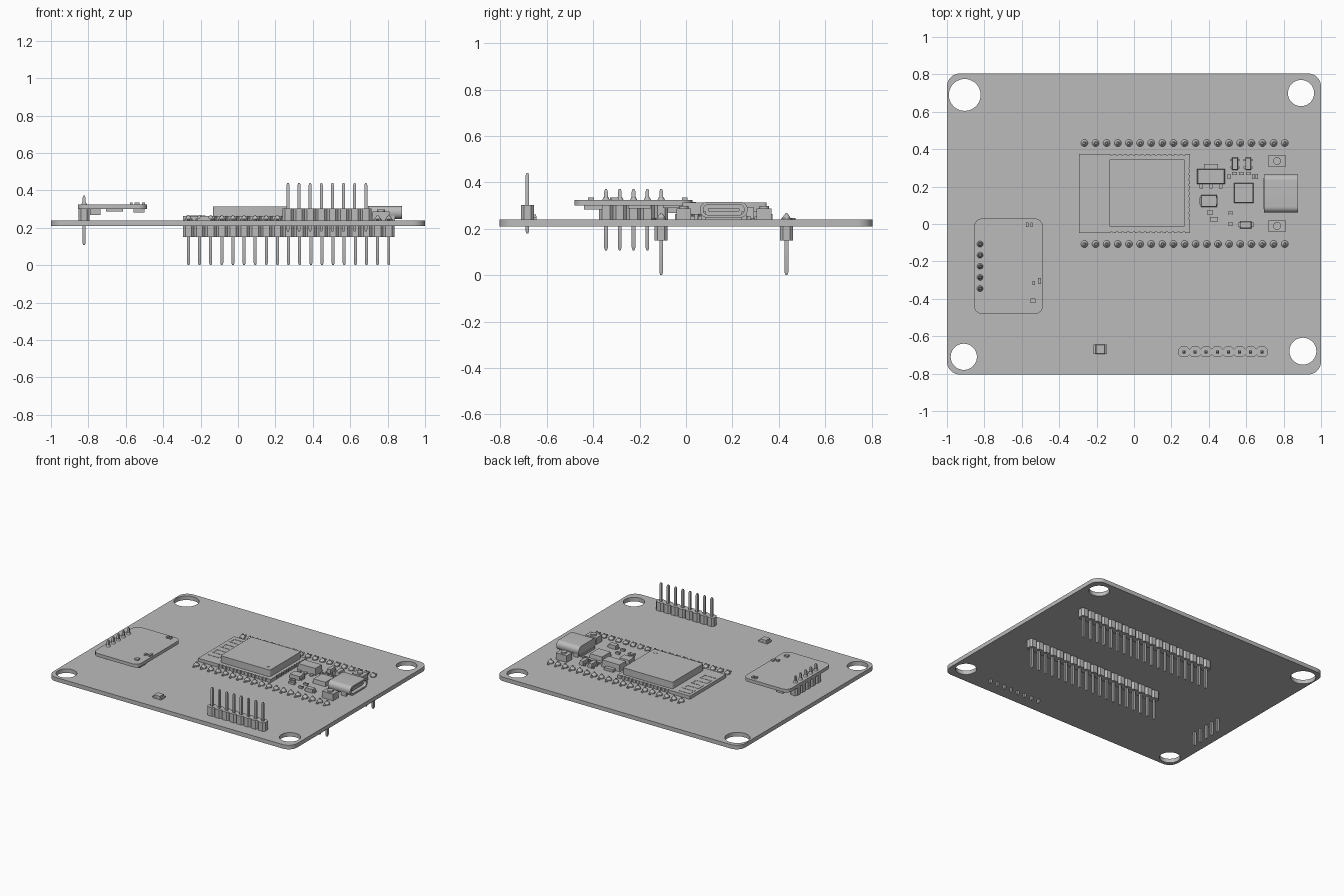
import bpy
import bmesh
from math import pi, cos, sin, radians
from mathutils import Matrix

cube = bpy.data.objects.get("Cube")
if cube:
    bpy.data.objects.remove(cube, do_unlink=True)

GREY = (0.5, 0.5, 0.5, 1)
mat = bpy.data.materials.new("plain grey")
mat.use_nodes = True
mat.diffuse_color = GREY
mat.node_tree.nodes["Principled BSDF"].inputs["Base Color"].default_value = GREY

BOT, TOP = 0.209, 0.239      # main board underside and surface
PITCH = 0.0595               # pin spacing


def box(bm, x, y, sx, sy, z0, z1):
    m = Matrix.Translation((x, y, (z0 + z1) / 2)) @ Matrix.Diagonal((sx, sy, z1 - z0, 1))
    bmesh.ops.create_cube(bm, size=1, matrix=m)


def cyl(bm, x, y, r, z0, z1, r2=None, n=16):
    bmesh.ops.create_cone(bm, cap_ends=True, segments=n, radius1=r,
                          radius2=r if r2 is None else r2, depth=z1 - z0,
                          matrix=Matrix.Translation((x, y, (z0 + z1) / 2)))


def rounded(cx, cy, sx, sy, r, n=6):
    """Outline of a rectangle with rounded (n=1: chamfered) corners."""
    pts = []
    for q, (u, v) in enumerate([(1, 1), (-1, 1), (-1, -1), (1, -1)]):
        for i in range(n + 1):
            a = (q + i / n) * pi / 2
            pts.append((cx + u * (sx / 2 - r) + r * cos(a), cy + v * (sy / 2 - r) + r * sin(a)))
    return pts


def prism(bm, pts, z0, z1, axis="z"):
    def put(p, h):
        return (p[0], p[1], h) if axis == "z" else (h, p[0], p[1])
    low = [bm.verts.new(put(p, z0)) for p in pts]
    high = [bm.verts.new(put(p, z1)) for p in pts]
    bm.faces.new(low[::-1])
    bm.faces.new(high)
    for i in range(len(pts)):
        j = (i + 1) % len(pts)
        bm.faces.new((low[i], low[j], high[j], high[i]))


def pin(bm, x, y, z0, z1, w=0.016, tip=0.012):
    """Square pin with tapered tips."""
    rings = [(z0, w * 0.5), (z0 + tip, w), (z1 - tip, w), (z1, w * 0.5)]
    loops = [[bm.verts.new((x + a * s / 2, y + b * s / 2, z))
              for a, b in ((-1, -1), (1, -1), (1, 1), (-1, 1))] for z, s in rings]
    bm.faces.new(loops[0][::-1])
    bm.faces.new(loops[-1])
    for lo, hi in zip(loops, loops[1:]):
        for i in range(4):
            j = (i + 1) % 4
            bm.faces.new((lo[i], lo[j], hi[j], hi[i]))


def finish(name, bm, cutter=None):
    bmesh.ops.recalc_face_normals(bm, faces=bm.faces)
    me = bpy.data.meshes.new(name)
    bm.to_mesh(me)
    bm.free()
    me.materials.append(mat)
    ob = bpy.data.objects.new(name, me)
    bpy.context.collection.objects.link(ob)
    bpy.ops.object.select_all(action="DESELECT")
    ob.select_set(True)
    bpy.context.view_layer.objects.active = ob
    if cutter:
        tool = finish(name + "_cutter", cutter)
        tool.hide_render = True
        bpy.ops.object.select_all(action="DESELECT")
        ob.select_set(True)
        bpy.context.view_layer.objects.active = ob
        mod = ob.modifiers.new("cut", "BOOLEAN")
        mod.operation, mod.solver, mod.object = "DIFFERENCE", "EXACT", tool
        bpy.ops.object.modifier_apply(modifier=mod.name)
        bpy.data.objects.remove(tool, do_unlink=True)
    bpy.ops.object.shade_smooth_by_angle(angle=radians(35))
    return ob


# Main board with four mounting holes
bm, cut = bmesh.new(), bmesh.new()
prism(bm, rounded(0, 0, 2, 1.61, 0.07, 8), BOT, TOP)
for x, y, r in ((-0.905, 0.69, 0.085), (0.893, 0.70, 0.07),
                (-0.91, -0.71, 0.07), (0.903, -0.68, 0.072)):
    cyl(cut, x, y, r, BOT - 0.1, TOP + 0.1, n=40)
finish("main_board", bm, cut)


# Pin headers: a row of chamfered blocks, each with a pin
def header(name, spots, block, span):
    body, pins = bmesh.new(), bmesh.new()
    for x, y in spots:
        prism(body, rounded(x, y, PITCH, 0.056 if name != "sensor_header" else PITCH, 0.013, 1), *block)
        pin(pins, x, y, *span)
    finish(name + "_body", body)
    finish(name + "_pins", pins)


for side, y, out in (("back", 0.433, 1), ("front", -0.107, -1)):
    spots = [(-0.265 + i * PITCH, y) for i in range(19)]
    header(side + "_row", spots, (0.15, BOT), (0, 0.268))
    bm = bmesh.new()
    for x, yy in spots:
        cyl(bm, x, yy, 0.021, TOP, 0.246)
        cyl(bm, x, yy, 0.019, 0.246, 0.262, 0.008)
        cyl(bm, x, yy + out * 0.031, 0.009, TOP, 0.246, n=10)
    finish(side + "_row_solder", bm)

header("breakout_header", [(0.267 + i * PITCH, -0.684) for i in range(8)], (TOP, 0.303), (0.18, 0.44))
header("sensor_header", [(-0.823, -0.107 - i * PITCH) for i in range(5)], (TOP, 0.3), (0.107, 0.372))

# Radio module: notched carrier, metal shield and antenna strips
bm, cut = bmesh.new(), bmesh.new()
box(bm, 0.003, 0.163, 0.594, 0.422, TOP, 0.263)
for i in range(14):
    for y in (0.374, -0.048):
        cyl(cut, -0.12 + i * PITCH / 2, y, 0.007, TOP - 0.05, 0.3, n=10)
for i in range(10):
    cyl(cut, 0.30, 0.03 + i * PITCH / 2, 0.007, TOP - 0.05, 0.3, n=10)
finish("module_board", bm, cut)

bm = bmesh.new()
prism(bm, rounded(0.07, 0.166, 0.407, 0.364, 0.012, 3), 0.263, 0.313)
cyl(bm, 0.228, 0.03, 0.013, 0.313, 0.315)
finish("module_shield", bm)

bm = bmesh.new()
for i in range(7):
    box(bm, -0.225, 0.34 - i * 0.05, 0.1, 0.012, 0.263, 0.265)
    if i < 6:
        box(bm, -0.181 if i % 2 else -0.269, 0.315 - i * 0.05, 0.012, 0.038, 0.263, 0.265)
finish("antenna_strips", bm)

# Socket: hollow rounded shell with a tongue, open to the side
bm, cut = bmesh.new(), bmesh.new()
prism(bm, rounded(0.163, 0.282, 0.205, 0.068, 0.032, 8), 0.695, 0.878, "x")
prism(cut, rounded(0.163, 0.282, 0.177, 0.044, 0.021, 8), 0.74, 0.95, "x")
finish("socket_shell", bm, cut)
bm = bmesh.new()
prism(bm, rounded(0.163, 0.282, 0.135, 0.016, 0.006, 3), 0.735, 0.868, "x")
finish("socket_tongue", bm)
bm = bmesh.new()
for x in (0.725, 0.82):
    for y in (0.075, 0.25):
        box(bm, x, y, 0.04, 0.022, TOP, 0.275)
box(bm, 0.70, 0.163, 0.02, 0.16, TOP, 0.255)
finish("socket_feet", bm)

# Two push buttons
for name, y in (("back_button", 0.337), ("front_button", -0.01)):
    bm = bmesh.new()
    box(bm, 0.765, y, 0.09, 0.064, TOP, 0.288)
    cyl(bm, 0.765, y, 0.021, 0.288, 0.298)
    finish(name, bm)


# Chips with tapered bodies
def chip(bm, x, y, sx, sy, z0, z1):
    before = set(bm.verts)
    box(bm, x, y, sx, sy, z0, z1)
    for v in set(bm.verts) - before:
        if v.co.z > (z0 + z1) / 2:
            v.co.x += (x - v.co.x) * 0.06
            v.co.y += (y - v.co.y) * 0.06


bm = bmesh.new()
chip(bm, 0.412, 0.254, 0.15, 0.08, 0.243, 0.293)
box(bm, 0.412, 0.3, 0.075, 0.04, TOP, 0.258)
for dx in (-0.052, 0, 0.052):
    box(bm, 0.412 + dx, 0.205, 0.018, 0.03, TOP, 0.25)
finish("voltage_regulator", bm)

bm = bmesh.new()
for x in (0.54, 0.61):
    chip(bm, x, 0.322, 0.03, 0.066, 0.242, 0.274)
    for dx, dy in ((-1, 0.02), (-1, -0.02), (1, 0.02), (1, -0.02)):
        box(bm, x + dx * 0.018, 0.322 + dy, 0.012, 0.012, TOP, 0.252)
finish("transistors", bm)

bm = bmesh.new()
chip(bm, 0.587, 0.166, 0.105, 0.108, TOP, 0.27)
chip(bm, 0.4, 0.123, 0.085, 0.064, TOP, 0.268)
chip(bm, 0.598, -0.005, 0.06, 0.036, TOP, 0.266)
for dx in (-1, 1):
    box(bm, 0.4 + dx * 0.044, 0.123, 0.012, 0.04, TOP, 0.25)
    box(bm, 0.598 + dx * 0.034, -0.005, 0.012, 0.024, TOP, 0.25)
finish("chips", bm)

# Tiny surface parts: raised ends with a lower middle
bm = bmesh.new()
for x, y, sx, sy in ((0.406, 0.061, 0.034, 0.02), (0.428, 0.026, 0.044, 0.024),
                     (0.516, 0.06, 0.028, 0.015), (0.516, 0, 0.028, 0.015),
                     (0.508, 0.253, 0.014, 0.026), (0.537, 0.27, 0.026, 0.014),
                     (0.575, 0.27, 0.026, 0.014), (0.613, 0.27, 0.026, 0.014),
                     (0.637, 0.253, 0.013, 0.026), (0.657, 0.253, 0.013, 0.026)):
    box(bm, x, y, sx, sy, TOP, 0.253)
    ex, ey = (sx * 0.36, 0) if sx > sy else (0, sy * 0.36)
    for s in (-1, 1):
        box(bm, x + s * ex, y + s * ey, sx * (0.28 if ex else 1.05), sy * (0.28 if ey else 1.05), TOP, 0.255)
finish("surface_parts", bm)

# Indicator light
bm = bmesh.new()
box(bm, -0.18, -0.67, 0.072, 0.052, TOP, 0.25)
chip(bm, -0.18, -0.67, 0.05, 0.05, 0.25, 0.262)
finish("indicator_light", bm)

# Raised sensor board with parts on both faces
bm = bmesh.new()
prism(bm, rounded(-0.671, -0.226, 0.37, 0.51, 0.045, 8), 0.3, 0.324)
finish("sensor_board", bm)
bm = bmesh.new()
for x, y, sx, sy in ((-0.571, -0.005, 0.013, 0.024), (-0.548, -0.005, 0.013, 0.024),
                     (-0.54, -0.41, 0.028, 0.026), (-0.536, -0.316, 0.015, 0.022),
                     (-0.505, -0.306, 0.018, 0.032)):
    box(bm, x, y, sx, sy, 0.324, 0.335)
for x, y, sx, sy, z in ((-0.763, -0.04, 0.055, 0.07, 0.268), (-0.53, -0.4, 0.06, 0.08, 0.283),
                        (-0.66, -0.2, 0.09, 0.1, 0.288), (-0.54, -0.05, 0.04, 0.1, 0.29)):
    box(bm, x, y, sx, sy, z, 0.3)
finish("sensor_parts", bm)
bm = bmesh.new()
for i in range(5):
    cyl(bm, -0.823, -0.107 - i * PITCH, 0.016, 0.324, 0.336, 0.01)
finish("sensor_solder", bm)
